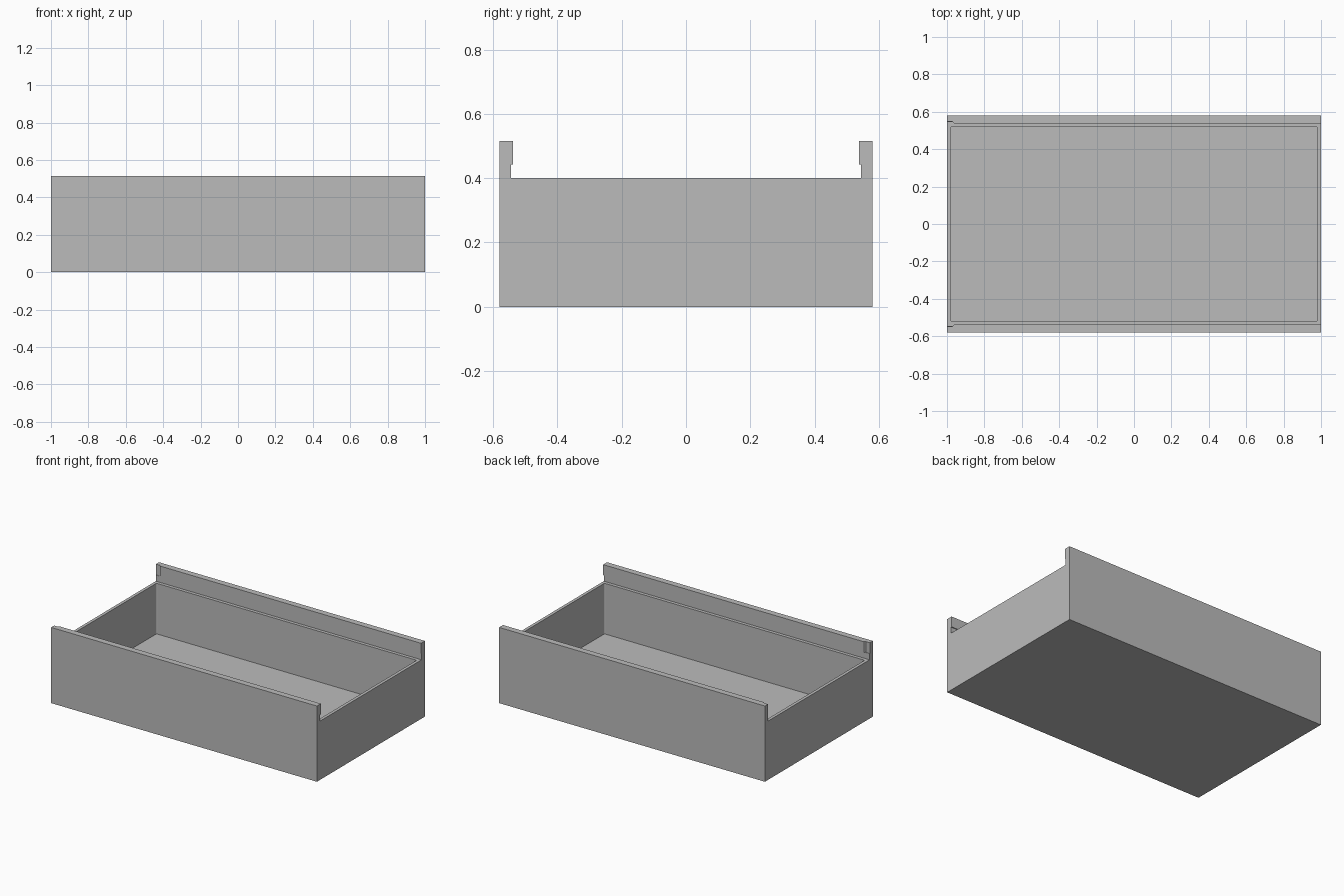
import bpy
import bmesh
from mathutils import Vector

# Remove the default cube
cube = bpy.data.objects.get("Cube")
if cube:
    bpy.data.objects.remove(cube, do_unlink=True)

LENGTH, WIDTH, HEIGHT = 1.0, 0.58, 0.515       # half length, half width, full height
RIM, LIP_Z = 0.40, 0.443                       # rim height, underside of the lip
GROOVE_Y, LIP_Y, NOTCH_Y = 0.5445, 0.538, 0.547

grey = bpy.data.materials.new("plain grey")
grey.use_nodes = True
colour = (0.5, 0.5, 0.5, 1)
grey.diffuse_color = colour
grey.node_tree.nodes["Principled BSDF"].inputs["Base Color"].default_value = colour


def prism(name, points, sweep, corner=0):
    """Sweep a closed outline along a vector, optionally rounding the swept edges."""
    bm = bmesh.new()
    face = bm.faces.new([bm.verts.new(p) for p in points])
    result = bmesh.ops.extrude_face_region(bm, geom=[face], use_keep_orig=True)
    moved = [v for v in result["geom"] if isinstance(v, bmesh.types.BMVert)]
    bmesh.ops.translate(bm, verts=moved, vec=sweep)
    if corner:
        along = Vector(sweep).normalized()
        edges = [e for e in bm.edges
                 if abs((e.verts[0].co - e.verts[1].co).normalized().dot(along)) > 0.99]
        bmesh.ops.bevel(bm, geom=edges, offset=corner, segments=4,
                        profile=0.5, affect='EDGES')
    bmesh.ops.recalc_face_normals(bm, faces=bm.faces)
    mesh = bpy.data.meshes.new(name)
    bm.to_mesh(mesh)
    bm.free()
    mesh.materials.append(grey)
    obj = bpy.data.objects.new(name, mesh)
    bpy.context.collection.objects.link(obj)
    return obj


# Solid body with an undercut slide rail along each long side
half = [(WIDTH, 0), (WIDTH, HEIGHT), (LIP_Y, HEIGHT),
        (LIP_Y, LIP_Z), (GROOVE_Y, LIP_Z), (GROOVE_Y, RIM)]
profile = half + [(-y, z) for y, z in reversed(half)]
box = prism("open_box", [(-LENGTH, y, z) for y, z in profile], (2 * LENGTH, 0, 0))

# Cavity with slightly rounded upright corners
x, y, floor = 0.979, 0.522, 0.056
cutters = [prism("cavity_cutter",
                 [(-x, -y, floor), (x, -y, floor), (x, y, floor), (-x, y, floor)],
                 (0, 0, HEIGHT), corner=0.008)]

# Slanted notch in one end of each lip
notch = [(-1.1, 0.53), (-0.955, 0.53), (-0.97, NOTCH_Y), (-1.1, NOTCH_Y)]
for side in (-1, 1):
    cutters.append(prism("notch_cutter", [(px, side * py, LIP_Z - 0.001) for px, py in notch],
                         (0, 0, 0.2)))

# Cut the body, keep the finished mesh and drop the cutters
for cutter in cutters:
    cutter.hide_render = True
    cut = box.modifiers.new("cut", 'BOOLEAN')
    cut.operation = 'DIFFERENCE'
    cut.solver = 'EXACT'
    cut.object = cutter
bpy.context.view_layer.update()
finished = bpy.data.meshes.new_from_object(
    box.evaluated_get(bpy.context.evaluated_depsgraph_get()))
box.modifiers.clear()
box.data = finished
for cutter in cutters:
    bpy.data.objects.remove(cutter, do_unlink=True)
